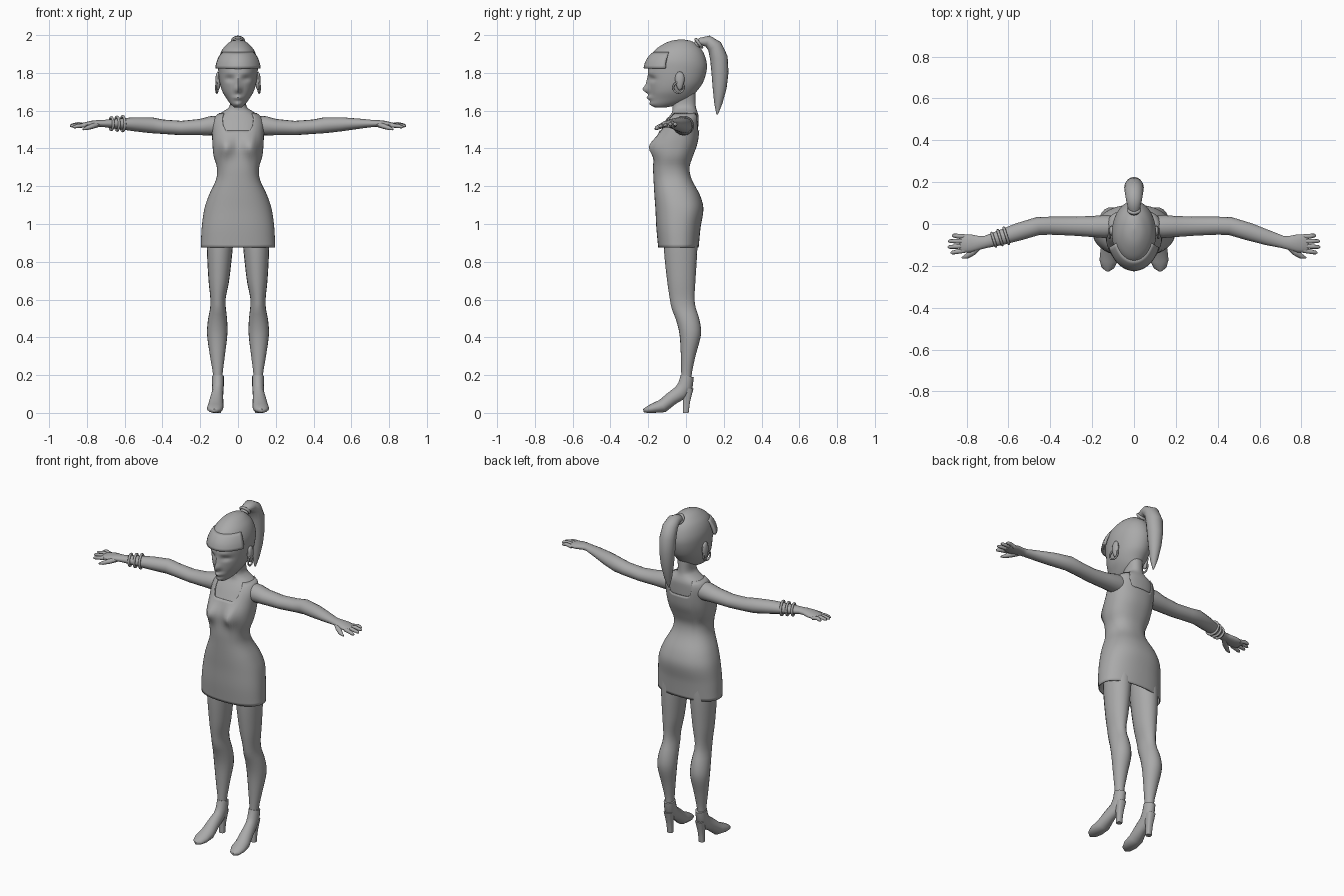
import bpy, bmesh, math
from mathutils import Vector

if "Cube" in bpy.data.objects:
    bpy.data.objects.remove(bpy.data.objects["Cube"])

grey = bpy.data.materials.new("plain grey")
grey.diffuse_color = (0.4, 0.4, 0.4, 1)
grey.use_nodes = True
grey.node_tree.nodes["Principled BSDF"].inputs["Base Color"].default_value = grey.diffuse_color


def finish(name, bm, mirror=False, shell=0, angle=50):
    """Turn a bmesh into a smooth grey object, optionally mirrored or thickened."""
    bmesh.ops.recalc_face_normals(bm, faces=bm.faces)
    me = bpy.data.meshes.new(name)
    bm.to_mesh(me)
    bm.free()
    me.materials.append(grey)
    ob = bpy.data.objects.new(name, me)
    bpy.context.collection.objects.link(ob)
    bpy.ops.object.select_all(action='DESELECT')
    bpy.context.view_layer.objects.active = ob
    ob.select_set(True)
    bpy.ops.object.shade_smooth_by_angle(angle=math.radians(angle))
    if shell:
        ob.modifiers.new("Shell", 'SOLIDIFY').thickness = shell
    if mirror:
        ob.modifiers.new("Mirror", 'MIRROR')
    return ob


def skin(name, rings, caps=True, closed=True, **kw):
    """Bridge equal rings of points with quads."""
    bm = bmesh.new()
    vs = [[bm.verts.new(p) for p in r] for r in rings]
    n = len(vs[0])
    for a, b in zip(vs, vs[1:]):
        for i in range(n if closed else n - 1):
            j = (i + 1) % n
            bm.faces.new((a[i], a[j], b[j], b[i]))
    if caps:
        bm.faces.new(vs[0])
        bm.faces.new(vs[-1])
    return finish(name, bm, **kw)


def sample(table, z):
    """Smooth interpolation of table rows (z, values...)."""
    z = min(max(z, table[0][0]), table[-1][0])
    i = 0
    while i < len(table) - 2 and z > table[i + 1][0]:
        i += 1

    def slope(k, c):
        a, b = table[max(k - 1, 0)], table[min(k + 1, len(table) - 1)]
        return (b[c] - a[c]) / (b[0] - a[0])
    p, q = table[i], table[i + 1]
    h = q[0] - p[0]
    t = (z - p[0]) / h
    return [(2*t**3 - 3*t*t + 1) * p[c] + (3*t*t - 2*t**3) * q[c]
            + h * ((t**3 - 2*t*t + t) * slope(i, c) + (t**3 - t*t) * slope(i + 1, c))
            for c in range(1, len(p))]


def section(table, z, phi, power=2.0, grow=0.0):
    """Point on a horizontal outline; phi 0 faces front. Rows: z, x0, x1, front, back."""
    x0, x1, f, b = sample(table, z)
    s, c = math.sin(phi), math.cos(phi)
    e = 2 / power
    return Vector(((x0 + x1) / 2 + ((x1 - x0) / 2 + grow) * math.copysign(abs(s)**e, s),
                   (f + b) / 2 - ((b - f) / 2 + grow) * math.copysign(abs(c)**e, c), z))


def sym(rows):
    return [(z, -w, w, f, b) for z, w, f, b in rows]


def angles(n):
    return [2 * math.pi * i / n for i in range(n)]


def bumps(p, items):
    """Push the front surface forward; items: x, z, amount, x spread, z spread."""
    for x, z, a, sx, sz in items:
        p.y -= a * math.exp(-((abs(p.x) - x) / sx)**2 - ((p.z - z) / sz)**2)
    return p


def tube(name, pts, ref, n=16, **kw):
    """Tube through (x, y, z, radius along ref, radius across)."""
    P = [Vector(p[:3]) for p in pts]
    rings = []
    for i, p in enumerate(pts):
        t = (P[min(i + 1, len(P) - 1)] - P[max(i - 1, 0)]).normalized()
        u = Vector(ref)
        u = (u - u.dot(t) * t).normalized()
        v = t.cross(u)
        ring = [P[i] + u * p[3] * math.cos(a) + v * p[4] * math.sin(a) for a in angles(n)]
        for q in ring:
            q.z = max(q.z, 0)
        rings.append(ring)
    return skin(name, rings, **kw)


def torus(name, centre, axis, R, r, **kw):
    q = Vector(axis).to_track_quat('Z', 'Y')
    rings = [[Vector(centre) + q @ Vector(((R + r*math.cos(b)) * math.cos(a),
             (R + r*math.cos(b)) * math.sin(a), r * math.sin(b))) for b in angles(8)]
             for a in angles(20) + [0]]
    ob = skin(name, rings, caps=False, **kw)
    return ob


# Torso and dress share one body outline
body = sym([(.875, .19, -.14, .06), (.98, .185, -.15, .07), (1.08, .171, -.155, .085),
            (1.15, .148, -.16, .068), (1.24, .108, -.165, .022), (1.30, .105, -.167, .012),
            (1.36, .122, -.163, .03), (1.42, .128, -.155, .052), (1.48, .13, -.138, .062),
            (1.54, .128, -.108, .066), (1.575, .11, -.085, .066), (1.595, .08, -.072, .06),
            (1.62, .046, -.072, .052), (1.70, .045, -.075, .05)])
bust = [(.068, 1.41, .042, .045, .05)]


def body_point(z, phi, grow=0):
    p = section(body, z, phi, 2.3, grow)
    return bumps(p, bust) if math.cos(phi) > 0 else p


skin("neck_and_chest", [[body_point(1.3 + .4 * k / 32, a) for a in angles(40)]
                        for k in range(33)])


def neckline(phi):
    d = math.degrees(abs((phi + math.pi) % (2 * math.pi) - math.pi))
    t = (d - 24) / 22 if d < 90 else (158 - d) / 22
    t = min(max(t, 0), 1)
    return 1.495 + .092 * t * t * (3 - 2 * t)


skin("dress", [[body_point(.875 + (neckline(a) - .875) * k / 40, a, .007) for a in angles(56)]
               for k in range(41)], caps=False, shell=.006)

# Head with nose, lips, eye sockets and brow
head = sym([(1.618, .02, -.165, -.10), (1.632, .037, -.184, -.04), (1.66, .058, -.187, .02),
            (1.70, .082, -.192, .055), (1.75, .097, -.197, .09), (1.82, .105, -.20, .11),
            (1.87, .103, -.195, .106), (1.92, .085, -.165, .085), (1.955, .055, -.115, .05),
            (1.972, .028, -.07, .02), (1.978, .003, -.03, -.02)])
face = [(0, 1.712, .034, .015, .022), (0, 1.75, .012, .012, .03), (0, 1.668, .02, .024, .012),
        (0, 1.635, .008, .02, .012), (.043, 1.768, -.013, .022, .014), (.04, 1.80, .005, .03, .012)]


def head_point(z, phi, grow=0):
    p = section(head, z, phi, 2, grow)
    return bumps(p, face) if math.cos(phi) > 0 else p


skin("head", [[head_point(1.618 + .36 * k / 48, a) for a in angles(48)] for k in range(49)])

# Fringe: a flared sheet over the forehead
skin("fringe", [[section(head, 1.825 + .085 * k / 6, math.radians(-68 + 136 * i / 20), 2,
                         .024 * (1 - k / 6)**.7 + .001) for i in range(21)] for k in range(7)],
     caps=False, closed=False, shell=.015)

# Ponytail and its tie
tube("ponytail", [(0, .055, 1.945, .024, .022), (0, .08, 1.965, .03, .022),
                  (0, .115, 1.968, .038, .031), (0, .152, 1.94, .044, .04),
                  (0, .174, 1.88, .047, .047), (0, .18, 1.80, .044, .045),
                  (0, .178, 1.72, .036, .037), (0, .171, 1.64, .022, .022),
                  (0, .165, 1.58, .004, .004)], (1, 0, 0))
torus("hair_tie", (0, .068, 1.957), (0, .8, .6), .026, .008)

# Ears and hoop earrings
bm = bmesh.new()
bmesh.ops.create_uvsphere(bm, u_segments=12, v_segments=8, radius=1)
for v in bm.verts:
    v.co = Vector((.106 + .014 * v.co.x, -.033 + (.024 + .006 * v.co.z) * v.co.y,
                   1.757 + .05 * v.co.z))
finish("ear", bm, mirror=True)
torus("earring", (.112, -.04, 1.722), (1, .15, 0), .028, .005, mirror=True)

# Arms and palms
Z = (0, 0, 1)
tube("arm", [(.09, -.01, 1.52, .05, .05), (.14, -.012, 1.52, .052, .055),
             (.20, -.012, 1.513, .043, .05), (.30, -.01, 1.508, .038, .045),
             (.40, -.008, 1.515, .038, .043), (.46, -.01, 1.523, .042, .043),
             (.55, -.037, 1.528, .037, .042), (.64, -.066, 1.531, .027, .036),
             (.71, -.086, 1.532, .019, .029), (.74, -.09, 1.532, .018, .033),
             (.78, -.092, 1.528, .018, .043), (.82, -.094, 1.523, .013, .043),
             (.835, -.094, 1.521, .008, .038)], Z, mirror=True)

# Fingers and thumb
for name, y0, y1, tip, dz in (("index", -.127, -.137, .876, -.006), ("middle", -.105, -.11, .89, 0),
                              ("ring", -.082, -.082, .888, .004), ("little", -.06, -.055, .87, .004)):
    tube(name + "_finger", [(.81, y0, 1.522, .011, .011), (.845, (y0 + y1) / 2, 1.525 + dz, .011, .011),
                            (tip - .008, y1, 1.52 + dz, .008, .009), (tip, y1, 1.518 + dz, .003, .003)],
         Z, n=8, mirror=True)
tube("thumb", [(.735, -.1, 1.528, .014, .016), (.77, -.135, 1.518, .014, .016),
               (.80, -.155, 1.508, .011, .012), (.822, -.162, 1.5, .004, .004)], Z, n=8, mirror=True)

# Three bangles on one wrist
for i in range(3):
    torus("bangle", (-.61 - .03 * i, -.056 - .0095 * i, 1.531), (1, .32, 0), .039 - .003 * i, .007)

# Legs
leg = [(.12, .085, .13, -.025, .03), (.20, .082, .132, -.025, .03), (.30, .07, .148, -.027, .05),
       (.42, .056, .164, -.035, .08), (.50, .058, .158, -.055, .07), (.55, .064, .148, -.075, .053),
       (.60, .066, .146, -.085, .045), (.70, .047, .156, -.10, .05), (.87, .028, .165, -.117, .06),
       (.98, .02, .165, -.117, .06)]
skin("leg", [[section(leg, .12 + .86 * k / 32, a) for a in angles(20)] for k in range(33)],
     mirror=True)

# Shoes: upper and heel
tube("shoe", [(.106, .007, .195, .031, .035), (.106, -.003, .145, .031, .04),
              (.108, -.028, .108, .03, .04), (.113, -.075, .077, .035, .036),
              (.118, -.125, .036, .042, .036), (.122, -.175, .024, .043, .026),
              (.125, -.21, .015, .03, .016), (.126, -.225, .012, .008, .009)], (1, 0, 0), mirror=True)
heel = [(0, .09, .122, -.016, .014), (.06, .088, .124, -.016, .022), (.13, .08, .132, -.02, .04)]
skin("shoe_heel", [[section(heel, .13 * k / 6, a, 3) for a in angles(16)] for k in range(7)],
     mirror=True)
